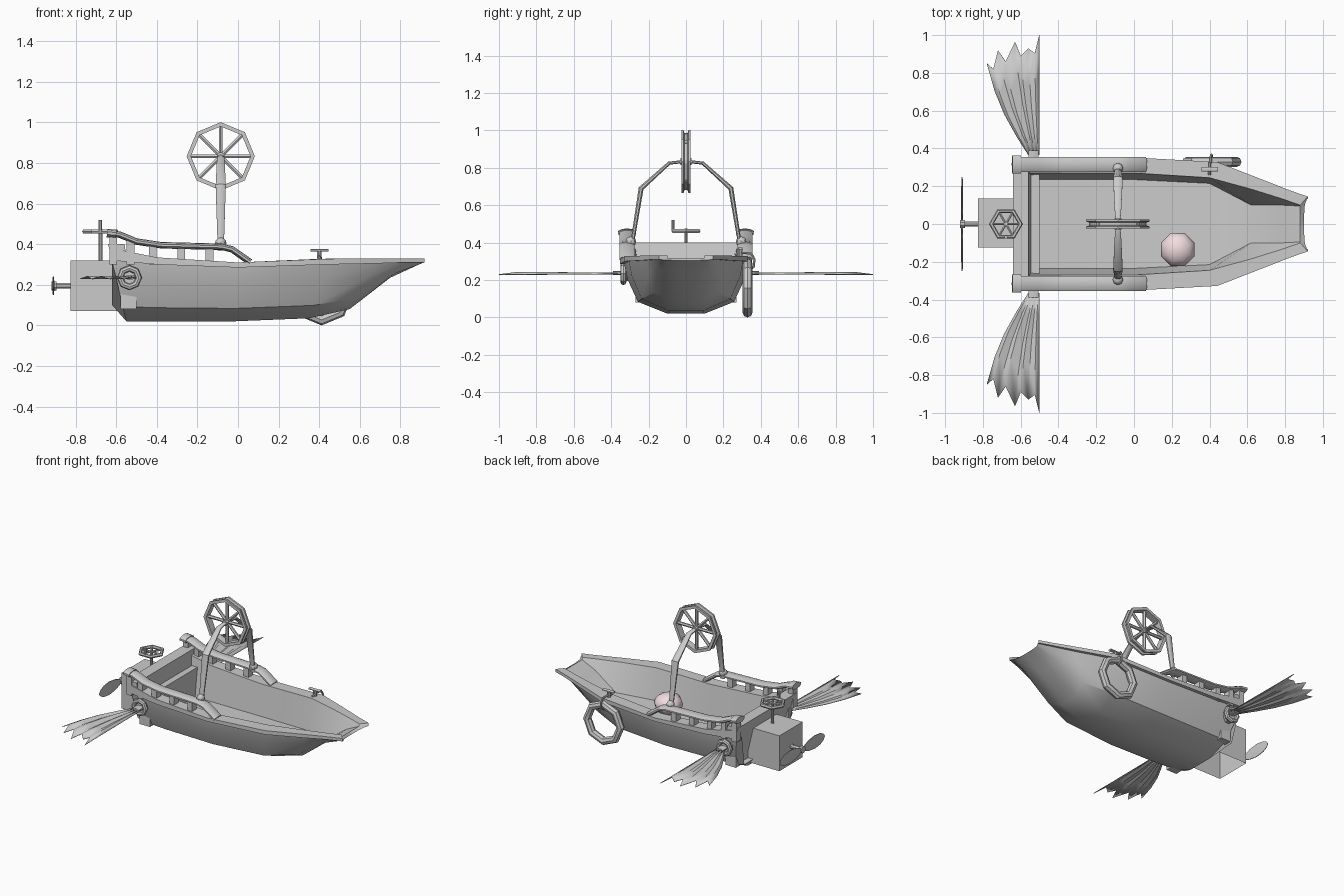
import bpy, bmesh
from math import sin, cos, pi
from mathutils import Vector, Matrix

if "Cube" in bpy.data.objects:
    bpy.data.objects.remove(bpy.data.objects["Cube"])

def finish(name, bm, mirror=False, angle=35):
    bmesh.ops.remove_doubles(bm, verts=bm.verts, dist=1e-5)
    bmesh.ops.recalc_face_normals(bm, faces=bm.faces)
    me = bpy.data.meshes.new(name)
    bm.to_mesh(me)
    bm.free()
    ob = bpy.data.objects.new(name, me)
    bpy.context.collection.objects.link(ob)
    bpy.ops.object.select_all(action='DESELECT')
    ob.select_set(True)
    bpy.context.view_layer.objects.active = ob
    if angle:
        bpy.ops.object.shade_smooth_by_angle(angle=angle * pi / 180)
    if mirror:
        m = ob.modifiers.new("Mirror", 'MIRROR')
        m.use_axis = (False, True, False)
    return ob

def loft(bm, rings, ring_closed=True, path_closed=False, caps=True):
    vs = [[bm.verts.new(p) for p in r] for r in rings]
    n = len(vs[0])
    for i in range(len(vs) - (0 if path_closed else 1)):
        a, b = vs[i], vs[(i + 1) % len(vs)]
        for j in range(n - (0 if ring_closed else 1)):
            k = (j + 1) % n
            bm.faces.new((a[j], a[k], b[k], b[j]))
    if caps and not path_closed:
        bm.faces.new(vs[0])
        bm.faces.new(vs[-1])

def tube(bm, path, radii, n=8, up=(0, 0, 1)):
    # radii: one number, one (side, up) pair, or a pair per point
    pts = [Vector(p) for p in path]
    if not isinstance(radii, list):
        radii = [radii if isinstance(radii, tuple) else (radii, radii)] * len(pts)
    rings = []
    for i, p in enumerate(pts):
        t = (pts[min(i + 1, len(pts) - 1)] - pts[max(i - 1, 0)]).normalized()
        side = Vector(up).cross(t).normalized()
        nor = t.cross(side)
        a, b = radii[i]
        rings.append([p + side * a * cos(2 * pi * (k + .5) / n) + nor * b * sin(2 * pi * (k + .5) / n)
                      for k in range(n)])
    loft(bm, rings)

def revolve(bm, profile, n, axis, loc):
    # closed profile of (radius, height) spun about axis
    rings = []
    for i in range(n):
        a = 2 * pi * i / n
        rings.append([Vector(loc) + (Vector((r * cos(a), h, r * sin(a))) if axis == 'Y'
                      else Vector((r * cos(a), r * sin(a), h))) for r, h in profile])
    loft(bm, rings, path_closed=True)

def circle(R, r, n=8):
    return [(R + r * cos(2 * pi * k / n), r * sin(2 * pi * k / n)) for k in range(n)]

def box(bm, lo, hi):
    lo, hi = Vector(lo), Vector(hi)
    bmesh.ops.create_cube(bm, size=1, matrix=Matrix.Translation((lo + hi) / 2)
                          @ Matrix.Diagonal((*(hi - lo), 1)))

# hull: outer skin, gunwale and inner well lofted along the boat
PROFILE = [(0, 0), (.3, 0), (.78, .24), (.95, .7), (1, 1)]
stations = [  # keel x, keel z, side x, side z, side w, top z, top w, inner x, inner w, floor w, floor z
    (-.55, .02, -.62, .32, .315, .38, .34, -.62, .27, .235, .10),
    (-.38, .02, -.40, .30, .325, .335, .35, -.40, .27, .235, .10),
    (-.02, .02, 0, .285, .33, .31, .352, 0, .27, .235, .10),
    (.35, .035, .44, .30, .305, .328, .328, .40, .245, .215, .11),
    (.55, .08, .68, .305, .215, .33, .235, .62, .185, .10, .15),
    (.75, .235, .82, .31, .165, .33, .18, .78, .135, .10, .265),
    (.90, .305, .92, .31, .135, .33, .145, .88, .10, .095, .315)]
rings = []
for xk, zk, xt, zt, w, ztop, ow, xi, iw, fw, fz in stations:
    rings.append([(xk + (xt - xk) * b, w * a, zk + (zt - zk) * b) for a, b in PROFILE]
                 + [(xt, ow, zt), (xt, ow, ztop), (xi, iw, ztop), (xi, fw, fz), (xi, 0, fz)])
bm = bmesh.new()
loft(bm, rings, ring_closed=False)
finish("hull", bm, True)

# transom closing the stern
half = [(a * .315, .02 + .30 * b) for a, b in PROFILE] + [(.335, .32), (.335, .40), (0, .40)]
bm = bmesh.new()
loft(bm, [[(-.55 - .09 * (z - .02) / .38 + d * (.5 + z), y, z) for y, z in half] for d in (0, .09)])
finish("transom", bm, True, 25)
bm = bmesh.new()
box(bm, (-.58, -.27, .08), (-.50, .27, .30))
finish("stern_bench", bm, angle=0)

# hand rails with their posts
bm = bmesh.new()
tube(bm, [(-.61, .315, .452), (-.58, .315, .446), (-.5, .315, .413), (-.38, .315, .395), (-.08, .315, .387),
          (-.03, .315, .375), (.06, .315, .312)], (.042, .016), 10)
tube(bm, [(-.645, .316, .455), (-.60, .316, .45)], (.05, .021), 10)
finish("hand_rail", bm, True)
bm = bmesh.new()
for x, zt in ((-.615, .45), (-.53, .42), (-.42, .395), (-.28, .388), (-.14, .385)):
    box(bm, (x - .019, .29, .30), (x + .019, .34, zt))
finish("rail_posts", bm, True, 0)

# arch carrying the overhead pulley
bm = bmesh.new()
X = -.085
tube(bm, [(X, .288, .37), (X, .282, .43), (X, .24, .69), (X, .09, .825), (X, 0, .835)],
     [(.018, .011), (.018, .011), (.027, .015), (.02, .010), (.012, .009)], 8, (0, 1, .3))
bmesh.ops.create_uvsphere(bm, u_segments=8, v_segments=6, radius=.028,
                          matrix=Matrix.Translation((X, .295, .405)))
finish("arch", bm, True)

# octagonal grooved pulley wheel with eight spokes
bm = bmesh.new()
revolve(bm, [(.168, .025), (.168, .013), (.152, .008), (.152, -.008), (.168, -.013), (.168, -.025),
             (.147, -.025), (.147, .025)], 8, 'Y', (X, 0, .833))
for i in range(8):
    d = Vector((cos(i * pi / 4), 0, sin(i * pi / 4)))
    c = Vector((X, 0, .833))
    tube(bm, [c, c + d * .152], .011, 6, (0, 1, 0))
tube(bm, [(X, -.03, .833), (X, .03, .833)], .02)
finish("pulley_wheel", bm, angle=25)

# motor box, open underneath
bm = bmesh.new()
box(bm, (-.825, -.125, .07), (-.575, .135, .32))
bmesh.ops.delete(bm, geom=[f for f in bm.faces if f.normal.z < -.5 or f.calc_center_median().z < .08],
                 context='FACES_ONLY')
finish("motor_box", bm, angle=0)

# propeller
bm = bmesh.new()
tube(bm, [(-.915, 0, .195), (-.81, 0, .195)], .015)
tube(bm, [(-.92, 0, .195), (-.895, 0, .195)], .024)
finish("propeller_shaft", bm)
bm = bmesh.new()
tube(bm, [(-.91, y, .195) for y in (.01, .07, .14, .20, .235, .25)],
     [(.005, .015), (.006, .04), (.006, .05), (.005, .042), (.004, .025), (.002, .005)], 8)
finish("propeller_blades", bm, True)

# steering wheel with column and knob
bm = bmesh.new()
S = Vector((-.678, 0, .462))
revolve(bm, circle(.078, .012, 6), 6, 'Z', S)
for i in range(6):
    d = Vector((cos(i * pi / 3), sin(i * pi / 3), 0))
    tube(bm, [S, S + d * .078], .007, 6)
tube(bm, [(S.x, 0, .31), (S.x, 0, .475)], .010, 8, (1, 0, 0))
tube(bm, [(S.x, -.07, .46), (S.x, -.07, .52)], .009, 8, (1, 0, 0))
finish("steering_wheel", bm)

# pleated fan paddles
tips = [(-.78, .85), (-.745, .82), (-.72, .92), (-.68, .86), (-.63, .965),
        (-.60, .89), (-.56, .93), (-.525, .905), (-.5, 1.0)]
bm = bmesh.new()
rows = []
for t in (0, .2, .45, .7, 1):
    row = []
    for i, (x, y) in enumerate(tips):
        f = i / (len(tips) - 1)
        rx, ry = -.56 + .06 * f, .365
        row.append((rx + (x - rx) * t - .03 * sin(pi * t) * (1 - f), ry + (y - ry) * t,
                    .237 + (.006 if i % 2 else -.006) * (.4 + .6 * t)))
    rows.append(row)
loft(bm, rows, ring_closed=False, caps=False)
ob = finish("fan_paddle", bm, True, 20)
ob.modifiers.new("Solidify", 'SOLIDIFY').thickness = .004

# paddle sockets on the hull sides
bm = bmesh.new()
P = (-.535, .335, .235)
revolve(bm, circle(.046, .016), 8, 'Y', P)
tube(bm, [(-.535, .27, .235), (-.535, .335, .235)], .045)
tube(bm, [(-.532, .33, .237), (-.532, .39, .237)], (.03, .012))
finish("paddle_socket", bm, True)

# life ring hung on the far side
bm = bmesh.new()
revolve(bm, circle(.130, .027), 8, 'Y', (.412, .329, .157))
finish("life_ring", bm, angle=40)

# cleat and rope
bm = bmesh.new()
tube(bm, [(.40, .29, .32), (.40, .29, .368)], .012, 8, (1, 0, 0))
tube(bm, [(.358, .29, .37), (.445, .29, .37)], (.014, .007))
finish("cleat", bm)
bm = bmesh.new()
tube(bm, [(.40, .26, .335), (.40, .30, .345), (.405, .35, .342), (.41, .366, .31),
          (.41, .362, .27), (.41, .33, .25)], .007, 6, (1, 0, 0))
finish("rope", bm)

# pink ball lying in the well
bm = bmesh.new()
bmesh.ops.create_uvsphere(bm, u_segments=8, v_segments=8, radius=.095,
                          matrix=Matrix.Translation((.232, -.135, .165))
                          @ Matrix.Diagonal((1, 1, .75, 1)) @ Matrix.Rotation(pi / 8, 4, 'Z'))
ball = finish("ball", bm, angle=50)
mat = bpy.data.materials.new("pink")
mat.diffuse_color = (.88, .72, .74, 1)
mat.use_nodes = True
mat.node_tree.nodes["Principled BSDF"].inputs["Base Color"].default_value = mat.diffuse_color
ball.data.materials.append(mat)
